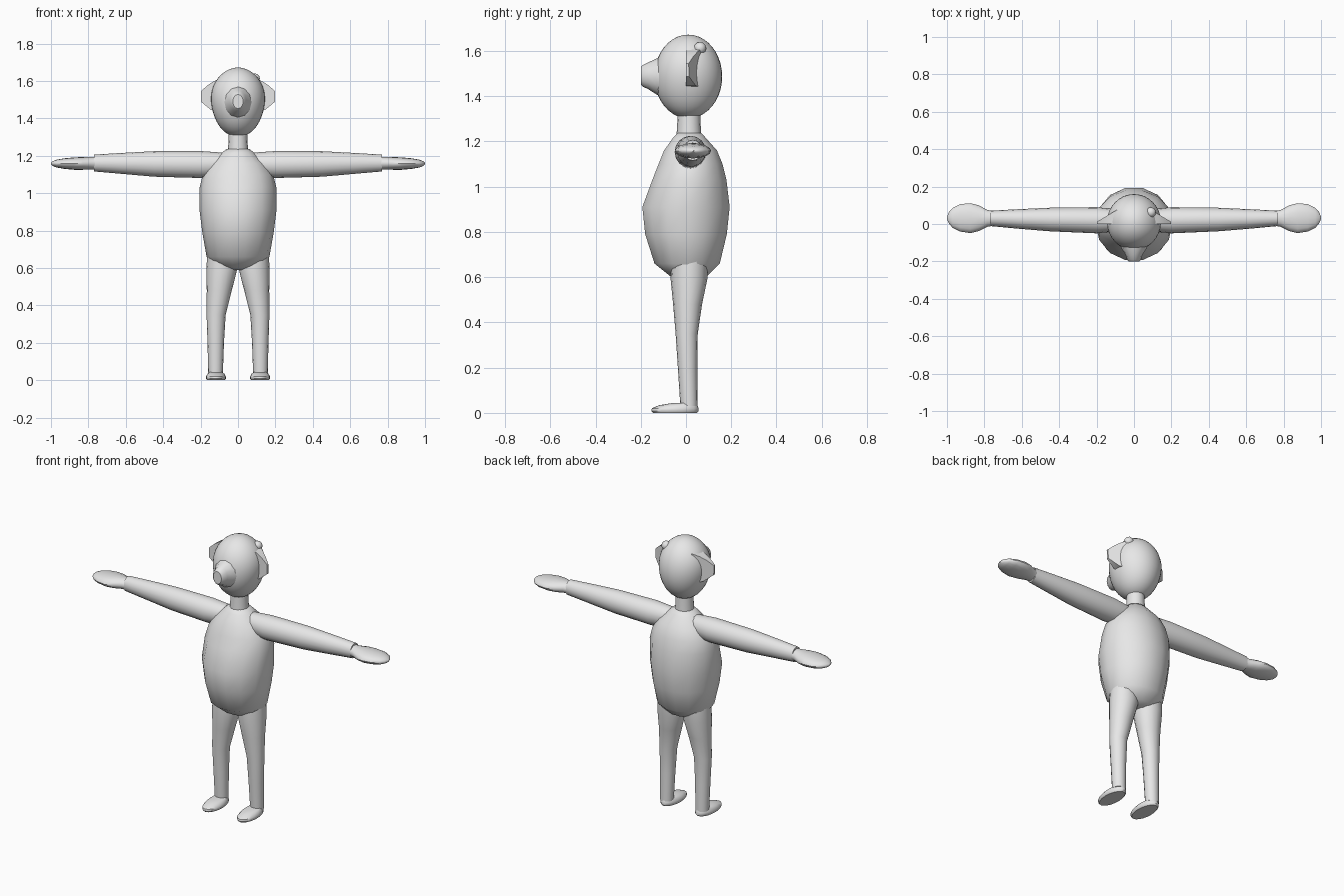
import bpy, bmesh, math
from mathutils import Vector

grey = bpy.data.materials.new("plain grey")
grey.diffuse_color = (0.8, 0.8, 0.8, 1)

# Axis order: (first cross axis, second cross axis, lengthwise axis)
AXES = {'x': (1, 2, 0), 'y': (0, 2, 1), 'z': (0, 1, 2)}


def finish(bm, name, angle=40):
    bmesh.ops.recalc_face_normals(bm, faces=bm.faces)
    me = bpy.data.meshes.new(name)
    bm.to_mesh(me)
    bm.free()
    ob = bpy.data.objects.new(name, me)
    bpy.context.collection.objects.link(ob)
    me.materials.append(grey)
    bpy.ops.object.select_all(action='DESELECT')
    ob.select_set(True)
    bpy.context.view_layer.objects.active = ob
    bpy.ops.object.shade_smooth_by_angle(angle=math.radians(angle))
    return ob


def loft(name, axis, rings, n=16, side=1, angle=40):
    """Skin ellipses given as (position, centre a, centre b, radius a, radius b)."""
    bm = bmesh.new()
    ia, ib, il = AXES[axis]
    loops = []
    for pos, ca, cb, ra, rb in rings:
        loop = []
        for k in range(n):
            t = 2 * math.pi * k / n
            v = Vector((0, 0, 0))
            v[il], v[ia], v[ib] = pos, ca + ra * math.cos(t), cb + rb * math.sin(t)
            v.x *= side
            loop.append(bm.verts.new(v))
        loops.append(loop)
    for p, q in zip(loops, loops[1:]):
        for k in range(n):
            j = (k + 1) % n
            bm.faces.new((p[k], p[j], q[j], q[k]))
    bm.faces.new(loops[0])
    bm.faces.new(loops[-1])
    return finish(bm, name, angle)


# Egg-shaped head, narrower toward the chin
bm = bmesh.new()
bmesh.ops.create_uvsphere(bm, u_segments=32, v_segments=20, radius=1)
for v in bm.verts:
    taper = 1 + 0.10 * v.co.z * (1 - v.co.z ** 2)
    v.co = (v.co.x * 0.144 * taper, 0.01 + v.co.y * 0.15, 1.487 + v.co.z * 0.185)
finish(bm, "head", 60)

# Blunt nose
loft("nose", 'y', [(-0.09, 0, 1.485, 0.085, 0.09), (-0.13, 0, 1.487, 0.068, 0.08),
                   (-0.165, 0, 1.49, 0.045, 0.06), (-0.192, 0, 1.49, 0.037, 0.047),
                   (-0.2, 0, 1.49, 0.028, 0.038)], 12)

# Small bump on the side of the head
bm = bmesh.new()
bmesh.ops.create_icosphere(bm, subdivisions=2, radius=0.028)
bmesh.ops.translate(bm, verts=bm.verts, vec=(0.09, 0.062, 1.612))
finish(bm, "head_bump")

loft("neck", 'z', [(1.2, 0, 0.013, 0.057, 0.057), (1.27, 0, 0.013, 0.051, 0.052),
                   (1.34, 0, 0.013, 0.049, 0.05)])

# Barrel-shaped torso
loft("torso", 'z', [
    (0.59, 0, 0.01, 0.05, 0.05), (0.605, 0, 0.012, 0.115, 0.085),
    (0.66, 0, 0.005, 0.168, 0.148), (0.79, 0, 0, 0.191, 0.185),
    (0.91, 0, 0, 0.206, 0.198), (1.03, 0, 0.015, 0.205, 0.168),
    (1.1, 0, 0.02, 0.188, 0.145), (1.16, 0, 0.02, 0.15, 0.12),
    (1.215, 0, 0.015, 0.088, 0.075), (1.237, 0, 0.015, 0.06, 0.055)], 14, angle=50)

for label, s in (("right", 1), ("left", -1)):
    # Outstretched arm and mitten hand
    loft(label + "_arm", 'x', [
        (0.06, 0.02, 1.155, 0.055, 0.06), (0.2, 0.02, 1.153, 0.07, 0.072),
        (0.45, 0.024, 1.156, 0.063, 0.068), (0.62, 0.027, 1.159, 0.052, 0.056),
        (0.77, 0.03, 1.161, 0.041, 0.045)], 16, s)
    loft(label + "_hand", 'x', [
        (0.75, 0.03, 1.16, 0.039, 0.035), (0.785, 0.03, 1.16, 0.045, 0.034),
        (0.83, 0.031, 1.159, 0.069, 0.034), (0.875, 0.031, 1.158, 0.08, 0.033),
        (0.93, 0.033, 1.158, 0.073, 0.028), (0.97, 0.033, 1.158, 0.053, 0.021),
        (0.99, 0.033, 1.158, 0.03, 0.013), (1.0, 0.033, 1.158, 0.006, 0.003)], 16, s)
    # Leg tapering to the ankle
    loft(label + "_leg", 'z', [
        (0.03, 0.12, 0.013, 0.039, 0.038), (0.2, 0.119, 0.007, 0.044, 0.043),
        (0.35, 0.117, 0.003, 0.051, 0.049), (0.48, 0.1, 0.007, 0.067, 0.064),
        (0.59, 0.087, 0.013, 0.082, 0.081), (0.67, 0.085, 0.015, 0.08, 0.08)], 16, s)
    # Flat-soled foot
    loft(label + "_foot", 'z', [
        (0.0, 0.118, -0.049, 0.047, 0.097), (0.008, 0.118, -0.049, 0.053, 0.104),
        (0.02, 0.118, -0.048, 0.053, 0.103), (0.034, 0.118, -0.034, 0.045, 0.085),
        (0.043, 0.118, -0.01, 0.033, 0.055)], 20, s)
    # Wedge ear: flat front, back sloping out to a thin rim
    front = [(0.09, 1.615), (0.13, 1.598), (0.165, 1.575), (0.198, 1.545),
             (0.197, 1.488), (0.145, 1.445), (0.1, 1.44)]
    bm = bmesh.new()
    f = [bm.verts.new((s * x, 0.0, z)) for x, z in front]
    b = [bm.verts.new((s * x, 0.012 + max(0, 0.198 - x) * 0.6, z)) for x, z in front]
    bm.faces.new(f)
    bmesh.ops.triangulate(bm, faces=[bm.faces.new(b)])
    for k in range(len(f)):
        j = (k + 1) % len(f)
        bm.faces.new((f[k], f[j], b[j], b[k]))
    finish(bm, label + "_ear", 35)
